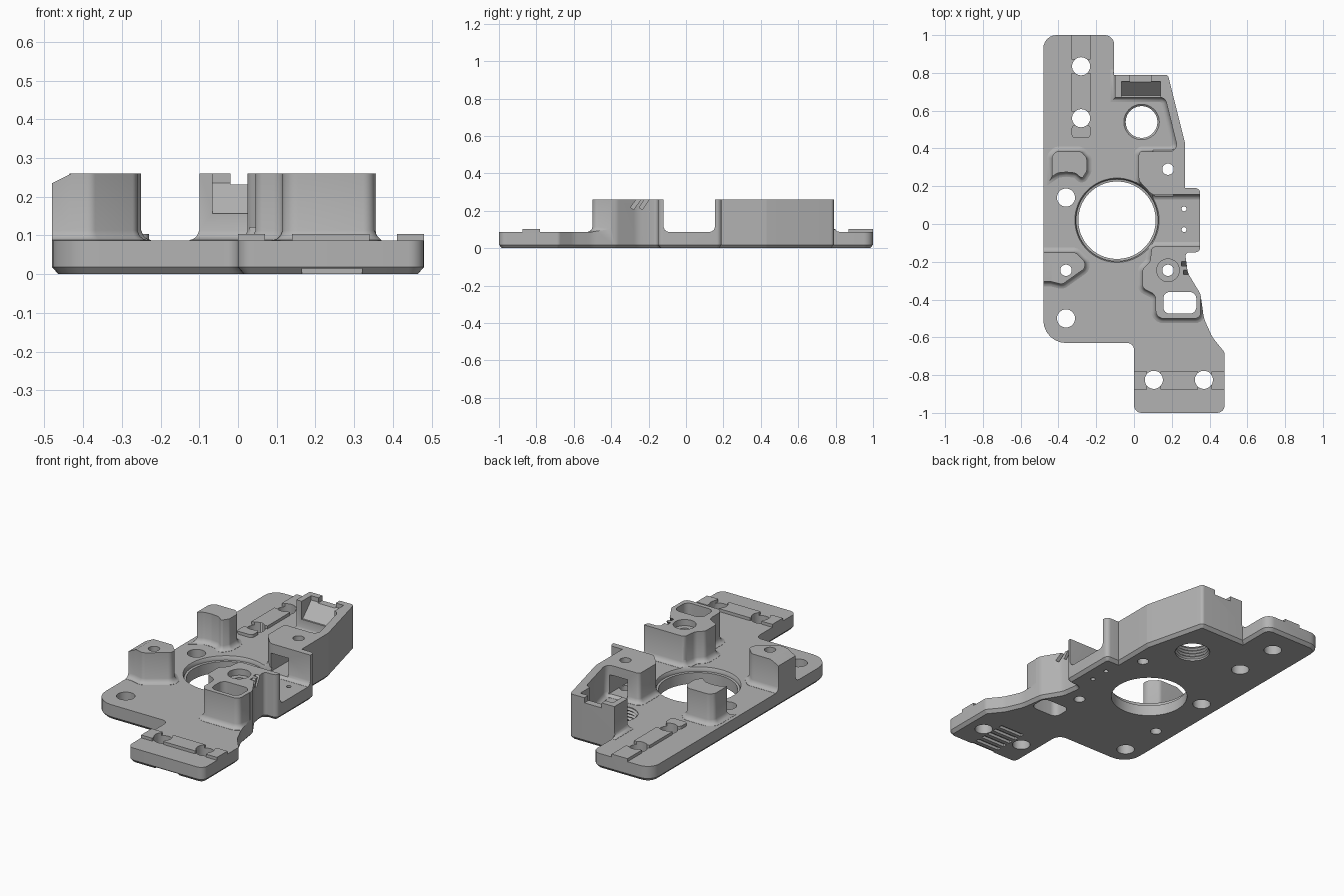
import bpy, bmesh, math
from mathutils import Vector, Matrix

if "Cube" in bpy.data.objects:
    bpy.data.objects.remove(bpy.data.objects["Cube"])

grey = bpy.data.materials.new("machined grey")
grey.use_nodes = True
grey.diffuse_color = (0.45, 0.45, 0.45, 1)
grey.node_tree.nodes["Principled BSDF"].inputs["Base Color"].default_value = (0.45, 0.45, 0.45, 1)

TOP, FULL = 0.087, 0.26


def rounded(corners, steps=6):
    """Counter-clockwise outline from (x, y, radius) corners."""
    out = []
    n = len(corners)
    for i, (x, y, r) in enumerate(corners):
        v = Vector((x, y))
        if r == 0:
            out.append(v)
            continue
        a = (Vector(corners[i - 1][:2]) - v).normalized()
        b = (Vector(corners[(i + 1) % n][:2]) - v).normalized()
        half = a.angle(b) / 2
        d, w = r / math.tan(half), math.sin(half)
        for k in range(steps + 1):
            t = k / steps
            c = ((1 - t) ** 2, 2 * w * t * (1 - t), t * t)
            out.append(((v + a * d) * c[0] + v * c[1] + (v + b * d) * c[2]) / sum(c))
    return out


def circle(x, y, r, n=48):
    return [Vector((x + r * math.cos(math.tau * i / n), y + r * math.sin(math.tau * i / n))) for i in range(n)]


def grow(pts, d):
    """Mitred offset of an outline."""
    out = []
    for i, p in enumerate(pts):
        e = (p - pts[i - 1]).normalized()
        f = (pts[(i + 1) % len(pts)] - p).normalized()
        n1, n2 = Vector((e.y, -e.x)), Vector((f.y, -f.x))
        out.append(p + (n1 + n2) * (d / max(0.3, 1 + n1.dot(n2))))
    return out


def solid(name, pts, layers, matrix=None):
    """Stack an outline through (z, offset) layers into a closed solid."""
    bm = bmesh.new()
    rings = [[bm.verts.new((p.x, p.y, z)) for p in grow(pts, d)] for z, d in layers]
    n = len(pts)
    bm.faces.new(rings[0][::-1])
    bm.faces.new(rings[-1])
    for lo, hi in zip(rings, rings[1:]):
        for i in range(n):
            j = (i + 1) % n
            bm.faces.new((lo[i], lo[j], hi[j], hi[i]))
    if matrix:
        bm.transform(matrix)
    bmesh.ops.recalc_face_normals(bm, faces=bm.faces)
    mesh = bpy.data.meshes.new(name)
    bm.to_mesh(mesh)
    bm.free()
    mesh.materials.append(grey)
    ob = bpy.data.objects.new(name, mesh)
    bpy.context.scene.collection.objects.link(ob)
    return ob


def block(name, x, y, z, r=0, matrix=None):
    pts = rounded([(x[0], y[0], r), (x[1], y[0], r), (x[1], y[1], r), (x[0], y[1], r)])
    return solid(name, pts, [(z[0], 0), (z[1], 0)], matrix)


def combine(target, tool, how):
    """Boolean that keeps the first solver result spanning the whole plate."""
    mod = target.modifiers.new(how, "BOOLEAN")
    mod.operation, mod.object = how, tool
    for solver in ("EXACT", "MANIFOLD", "FLOAT"):
        mod.solver = solver
        bpy.context.view_layer.update()
        graph = bpy.context.evaluated_depsgraph_get()
        mesh = bpy.data.meshes.new_from_object(target.evaluated_get(graph))
        ys = [v.co.y for v in mesh.vertices]
        if ys and max(ys) - min(ys) > 1.9:
            target.data = mesh
            break
    target.modifiers.clear()
    bpy.data.objects.remove(tool)


def boss(name, corners):
    """Tall boss with a filleted foot."""
    foot = [(0.05, 0.025), (0.088, 0.025), (0.091, 0.015), (0.099, 0.006), (0.113, 0), (FULL, 0)]
    return solid(name, rounded(corners), foot)


# Slab with bosses and raised pads, trimmed afterwards by the outline
body = block("mounting_plate", (-0.9, 0.9), (-1.3, 1.3), (-0.1, TOP))
bosses = {
    "rear_bracket": [(-0.10, 0.67, 0), (0.165, 0.67, 0.035), (0.235, 0.385, 0.035), (0.025, 0.385, 0.02),
                     (0.025, 0.23, 0.04), (0.095, 0.155, 0.04), (0.45, 0.155, 0), (0.45, 0.792, 0),
                     (-0.10, 0.792, 0)],
    "front_boss": [(0.45, -0.12, 0), (0.095, -0.12, 0.02), (0.085, -0.2, 0.04), (0.045, -0.24, 0.03),
                   (0.045, -0.34, 0.03), (0.115, -0.375, 0.04), (0.115, -0.5, 0.04), (0.353, -0.5, 0.03),
                   (0.353, -0.4, 0), (0.45, -0.4, 0)],
    "side_boss": [(-0.6, -0.15, 0), (-0.6, -0.305, 0), (-0.44, -0.305, 0), (-0.38, -0.32, 0.03),
                  (-0.26, -0.235, 0.03), (-0.26, -0.2, 0.03), (-0.31, -0.15, 0.03)],
    "arched_post": [(-0.435, 0.25, 0), (-0.405, 0.27, 0.04), (-0.36, 0.275, 0.04), (-0.31, 0.27, 0.04),
                    (-0.275, 0.24, 0.01), (-0.25, 0.28, 0.02), (-0.25, 0.35, 0.03), (-0.28, 0.385, 0.03),
                    (-0.41, 0.385, 0.03), (-0.435, 0.36, 0.03)],
}
for name, corners in bosses.items():
    combine(body, boss(name, corners), "UNION")
for x in ((-0.1, 0.07), (0.14, 0.34), (0.41, 0.6)):
    combine(body, block("front_pad", x, (-0.875, -0.78), (0.05, 0.104)), "UNION")
for y, r in (((0.455, 0.525), 0.02), ((0.595, 0.8), 0), ((0.87, 1.2), 0)):
    combine(body, block("rear_pad", (-0.33, -0.23), y, (0.05, 0.104), r), "UNION")

# Plate outline with a chamfered underside
outline = rounded([
    (-0.48, -0.63, 0.12), (0, -0.63, 0.035), (0, -1, 0.04), (0.48, -1, 0.04), (0.48, -0.68, 0.03),
    (0.415, -0.6, 0.15), (0.37, -0.5, 0.15), (0.352, -0.37, 0.06), (0.285, -0.26, 0.1),
    (0.27, -0.15, 0.02), (0.35, -0.15, 0.025), (0.35, 0.19, 0.025), (0.27, 0.19, 0),
    (0.27, 0.43, 0.03), (0.18, 0.79, 0.02), (-0.105, 0.79, 0), (-0.105, 1, 0.05), (-0.48, 1, 0.07)])
combine(body, solid("outline", outline, [(0, -0.016), (0.018, 0), (0.4, 0)]), "INTERSECT")

# Main bore with a chamfered rim
cuts = [solid("bore", circle(-0.09, 0.02, 0.205, 72),
              [(-0.1, 0), (0.062, 0), (0.064, 0.012), (0.075, 0.012), (0.12, 0.035)])]

# Threaded port
thread = [(-0.1, 0)]
for i in range(4):
    thread += [(0.01 + 0.018 * i, 0), (0.019 + 0.018 * i, -0.01)]
thread += [(0.082, 0), (0.15, 0)]
cuts.append(solid("port", circle(0.04, 0.54, 0.094), thread))

# Round holes
for x, y, r in ((-0.28, 0.835, 0.048), (-0.28, 0.56, 0.048), (-0.36, 0.14, 0.048), (-0.36, -0.5, 0.048),
                (0.105, -0.825, 0.048), (0.37, -0.825, 0.048), (-0.36, -0.245, 0.03), (0.18, 0.29, 0.03),
                (0.18, -0.245, 0.03), (0.265, 0.08, 0.013), (0.265, -0.03, 0.013)):
    cuts.append(solid("hole", circle(x, y, r, 32), [(-0.15, 0), (0.4, 0)]))
cuts.append(solid("counterbore", circle(0.18, -0.245, 0.06, 32), [(0.225, 0), (0.4, 0)]))

# Slot through the front boss and window through the rear lug
cuts.append(block("slot", (0.155, 0.33), (-0.475, -0.36), (-0.1, 0.4), 0.035))
cuts.append(block("window", (0.1, 0.21), (0.1, 0.45), (0.1, 0.205)))

# Sloped seat and notch in the rear bracket wall
yz_to_x = Matrix(((0, 0, 1, 0), (1, 0, 0, 0), (0, 1, 0, 0), (0, 0, 0, 1)))
seat = rounded([(0.62, 0.157, 0), (0.68, 0.157, 0), (0.755, 0.235, 0), (0.755, 0.35, 0), (0.62, 0.35, 0)])
cuts.append(solid("seat", seat, [(-0.066, 0), (0.14, 0)], yz_to_x))
cuts.append(block("notch", (-0.02, 0.09), (0.74, 0.9), (0.231, 0.4)))

# Top chamfer of the side boss
tilt = Matrix.Translation((-0.455, -0.23, 0.2475)) @ Matrix.Rotation(-0.4636, 4, "Y")
cuts.append(block("chamfer", (-0.1, 0.1), (-0.15, 0.15), (0, 0.1), 0, tilt))

# Slanted vents in the front boss
for x, y in ((0.272, -0.22), (0.283, -0.265)):
    lean = Matrix.Translation((x, y, 0.245)) @ Matrix.Rotation(-0.6, 4, "X")
    cuts.append(block("vent", (-0.02, 0.05), (-0.01, 0.01), (-0.04, 0.06), 0, lean))

# Shallow grip grooves under the front foot
for i in range(6):
    y = -0.985 + i * 0.048
    cuts.append(block("groove", (0.165, 0.32), (y - 0.012, y + 0.012), (-0.05, 0.016)))

for cut in cuts:
    combine(body, cut, "DIFFERENCE")

bpy.ops.object.select_all(action="DESELECT")
body.select_set(True)
bpy.context.view_layer.objects.active = body
bpy.ops.object.shade_smooth_by_angle(angle=math.radians(30))
